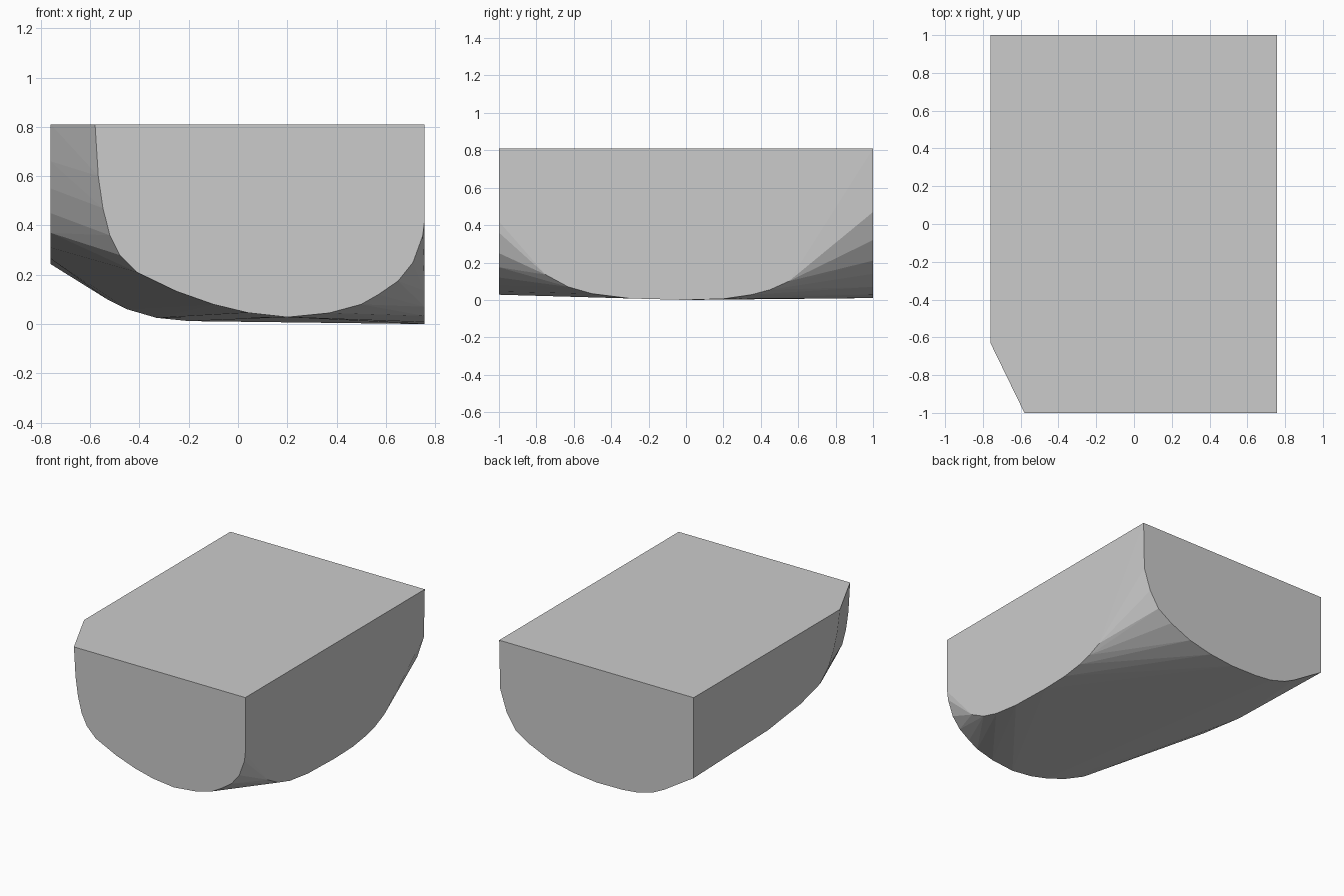
import bpy
import bmesh
import math

cube = bpy.data.objects.get("Cube")
if cube:
    bpy.data.objects.remove(cube, do_unlink=True)

LEFT, RIGHT, FRONT, BACK, TOP = 0.757, -0.76, -1.0, 1.0, 0.81

# Outlines of the four upright walls, as (distance along wall, height)
front_outline = [(-0.58, TOP), (-0.567, 0.6), (-0.548, 0.47), (-0.52, 0.36),
                 (-0.48, 0.28), (-0.41, 0.21), (-0.25, 0.133), (-0.1, 0.08),
                 (0.04, 0.046), (0.2, 0.028), (0.37, 0.045), (0.5, 0.08),
                 (0.57, 0.12), (0.65, 0.175), (0.71, 0.25), (0.75, 0.36),
                 (LEFT, 0.42), (LEFT, TOP)]
back_outline = [(RIGHT, TOP), (RIGHT, 0.243), (-0.53, 0.1), (-0.45, 0.06),
                (-0.33, 0.025), (-0.2, 0.012), (0, 0.01), (0.18, 0.03),
                (0.36, 0.07), (0.52, 0.14), (0.63, 0.21), (0.7, 0.32),
                (0.75, 0.47), (LEFT, TOP)]
left_outline = [(-0.75, 0.135), (-0.63, 0.07), (-0.5, 0.033), (-0.3, 0.008),
                (0, 0), (0.2, 0.006), (0.35, 0.028), (0.45, 0.055), (0.55, 0.1)]
right_outline = [(0.17, 0.265), (-0.19, 0.31), (-0.41, 0.37), (-0.5, 0.45),
                 (-0.56, 0.55), (-0.6, 0.66), (-0.63, TOP)]

# Solid stretched tightly between the four walls
bm = bmesh.new()
for x, z in front_outline:
    bm.verts.new((x, FRONT, z))
for x, z in back_outline:
    bm.verts.new((x, BACK, z))
for y, z in left_outline:
    bm.verts.new((LEFT, y, z))
for y, z in right_outline:
    bm.verts.new((RIGHT, y, z))
hull = bmesh.ops.convex_hull(bm, input=bm.verts[:])
spare = {g for g in hull["geom_interior"] + hull["geom_unused"]
         if isinstance(g, bmesh.types.BMVert)}
bmesh.ops.delete(bm, geom=list(spare), context="VERTS")
bmesh.ops.dissolve_limit(bm, angle_limit=math.radians(0.3),
                         verts=bm.verts[:], edges=bm.edges[:])
bmesh.ops.recalc_face_normals(bm, faces=bm.faces[:])

mesh = bpy.data.meshes.new("rounded_block")
bm.to_mesh(mesh)
bm.free()
block = bpy.data.objects.new("rounded_block", mesh)
bpy.context.collection.objects.link(block)

# Plain grey
grey = bpy.data.materials.new("plain_grey")
grey.use_nodes = True
colour = (0.6, 0.6, 0.6, 1)
grey.diffuse_color = colour
grey.node_tree.nodes["Principled BSDF"].inputs["Base Color"].default_value = colour
mesh.materials.append(grey)
